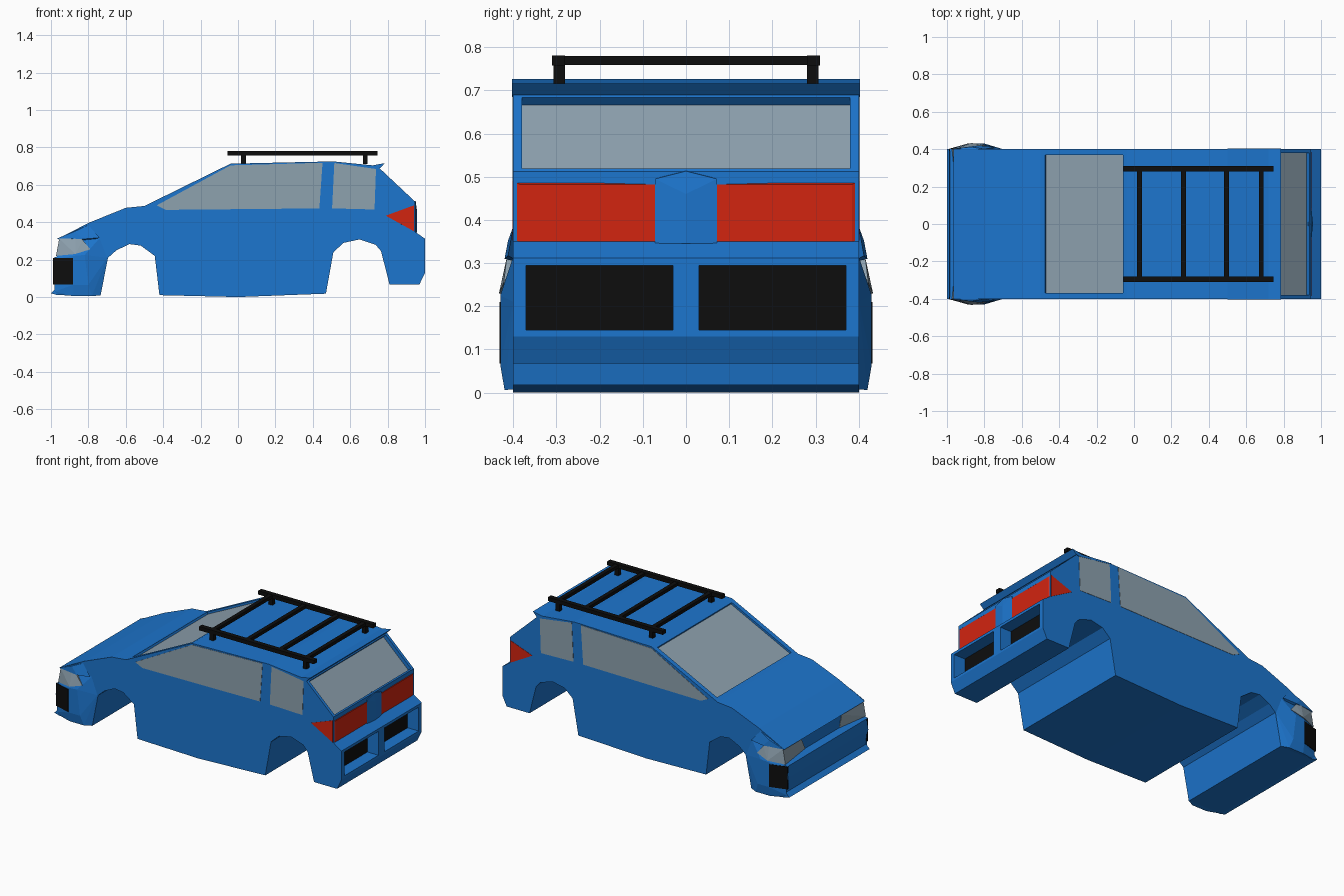
import bpy, bmesh
from mathutils import Vector

if "Cube" in bpy.data.objects:
    bpy.data.objects.remove(bpy.data.objects["Cube"])


def material(name, rgb):
    m = bpy.data.materials.new(name)
    m.diffuse_color = (*rgb, 1)
    m.use_nodes = True
    m.node_tree.nodes["Principled BSDF"].inputs["Base Color"].default_value = m.diffuse_color
    return m


BLUE = material("blue_paint", (0.012, 0.18, 0.62))
GLASS = material("grey_glass", (0.27, 0.36, 0.43))
BLACK = material("black_plastic", (0.004, 0.004, 0.004))
RED = material("red_lens", (0.65, 0.018, 0.005))


def finish(name, bm, mat):
    bmesh.ops.recalc_face_normals(bm, faces=bm.faces)
    me = bpy.data.meshes.new(name)
    bm.to_mesh(me)
    bm.free()
    ob = bpy.data.objects.new(name, me)
    bpy.context.collection.objects.link(ob)
    if mat:
        me.materials.append(mat)
    return ob


def prism(name, profile, y0, y1, mat=None):
    """Side profile (x, z) extruded across y."""
    bm = bmesh.new()
    face = bm.faces.new([bm.verts.new((x, y0, z)) for x, z in profile])
    new = bmesh.ops.extrude_face_region(bm, geom=[face])["geom"]
    verts = [v for v in new if isinstance(v, bmesh.types.BMVert)]
    bmesh.ops.translate(bm, verts=verts, vec=(0, y1 - y0, 0))
    return finish(name, bm, mat)


def box(name, x0, x1, y0, y1, z0, z1, mat=None):
    return prism(name, [(x0, z0), (x1, z0), (x1, z1), (x0, z1)], y0, y1, mat)


def hull(name, pts, mat, side=1):
    bm = bmesh.new()
    vs = [bm.verts.new((x, y * side, z)) for x, y, z in pts]
    res = bmesh.ops.convex_hull(bm, input=vs)
    junk = {g for g in res["geom_interior"] + res["geom_unused"] if isinstance(g, bmesh.types.BMVert)}
    bmesh.ops.delete(bm, geom=list(junk), context='VERTS')
    bmesh.ops.dissolve_limit(bm, angle_limit=0.02, verts=bm.verts, edges=bm.edges)
    return finish(name, bm, mat)


def slab(a, b, lo, hi):
    """Slanted strip from a to b, offset along its upward normal."""
    a, b = Vector(a), Vector(b)
    d = (b - a).normalized()
    n = Vector((-d.y, d.x))
    return [a + n * lo, b + n * lo, b + n * hi, a + n * hi]


# Main body shell with both wheel arches
body = prism("body", [
    (-1, .02), (-.975, .045), (-.99, .14), (-.985, .21), (-.945, .225), (-.935, .295), (-.965, .312),
    (-.79, .40), (-.6, .477), (-.5, .487), (-.04, .713), (.5, .725), (.75, .695), (.945, .512),
    (.945, .35), (1, .312), (1, .13), (.97, .067), (.81, .067), (.765, .245), (.735, .28),
    (.65, .308), (.565, .29), (.51, .24), (.47, .018), (0, 0), (-.42, .01), (-.445, .22),
    (-.52, .275), (-.58, .283), (-.65, .25), (-.695, .21), (-.735, .008), (-.965, .01)], -.4, .4, BLUE)

# Recesses for both end windows and the rear bumper pockets
front_edge = ((-.475, .4993), (-.06, .7032))
rear_edge = ((.763, .6828), (.938, .5186))
cutters = [prism("cut_windshield", slab(*front_edge, -.015, .08), -.37, .37),
           prism("cut_rear_window", slab(*rear_edge, -.025, .08), -.38, .38)]
for s in (-1, 1):
    y0, y1 = sorted((.03 * s, .37 * s))
    cutters.append(box("cut_pocket", .92, 1.1, y0, y1, .145, .295))
for c in cutters:
    c.hide_render = True
    mod = body.modifiers.new("cut", 'BOOLEAN')
    mod.operation = 'DIFFERENCE'
    mod.solver = 'EXACT'
    mod.object = c
deps = bpy.context.evaluated_depsgraph_get()
mesh = bpy.data.meshes.new_from_object(body.evaluated_get(deps))
body.modifiers.clear()
body.data = mesh
mesh.materials.clear()
mesh.materials.append(BLUE)
for c in cutters:
    bpy.data.objects.remove(c)

# End windows
prism("windshield", slab(*front_edge, -.022, -.013), -.37, .37, GLASS)
prism("rear_window", slab(*rear_edge, -.032, -.023), -.38, .38, GLASS)

# Roof spoiler and centre panel of the tailgate
prism("spoiler", [(.5, .726), (.72, .704), (.785, .716), (.76, .69), (.735, .685), (.52, .716)], -.403, .403, BLUE)
hull("tailgate_panel", [(x, y, z) for x in (.93, .95) for y, z in
                        ((-.072, .345), (.072, .345), (.072, .495), (-.072, .495))]
     + [(.93, 0, .515), (.95, 0, .513), (.957, 0, .345), (.957, 0, .46)], BLUE)

for s in (-1, 1):
    tag = "left" if s < 0 else "right"

    # Side windows
    for part, prof in (
            ("front", [(-.435, .49), (-.385, .466), (.435, .474), (.452, .718), (-.04, .704)]),
            ("rear", [(.503, .474), (.73, .468), (.738, .69), (.515, .717)])):
        prism(f"{part}_side_window_{tag}", prof, .39 * s, .402 * s, GLASS)

    # Flared front fender
    hull("front_fender_" + tag, [
        (-.985, .4, .2), (-.98, .4, .03), (-.96, .4, .012), (-.735, .4, .008), (-.7, .4, .21),
        (-.74, .4, .315), (-.84, .4, .315), (-.965, .4, .22), (-.88, .43, .22), (-.82, .43, .225),
        (-.88, .43, .065), (-.8, .43, .065), (-.88, .42, .006), (-.78, .42, .006),
        (-.75, .38, .01), (-.96, .38, .012), (-.75, .38, .31), (-.96, .38, .2)], BLUE, s)

    # Black corner vent
    hull("corner_vent_" + tag, [(x, y + d, z) for x, y in ((-.988, .402), (-.882, .432))
                                for d in (0, -.012) for z in (.068, .21)], BLACK, s)

    # Wrap-around headlight and its brow
    hull("headlight_" + tag, [
        (-.95, .17, .228), (-.945, .2, .298), (-.973, .4, .22), (-.956, .4, .312),
        (-.87, .408, .345), (-.83, .416, .305), (-.79, .422, .255), (-.87, .433, .23),
        (-.85, .3, .24), (-.85, .3, .30)], GLASS, s)
    hull("headlight_brow_" + tag, [
        (-.965, .403, .314), (-.87, .412, .352), (-.83, .42, .31), (-.74, .412, .317),
        (-.8, .4, .385), (-.8, .38, .3)], BLUE, s)

    # Tail light wrapping the rear corner
    hull("tail_light_" + tag, [
        (.79, .402, .435), (.94, .402, .49), (.94, .402, .352), (.948, .384, .482), (.948, .384, .35),
        (.948, .072, .482), (.948, .072, .35), (.93, .072, .48), (.93, .072, .352), (.8, .39, .435)], RED, s)

    # Black back of the bumper pocket
    box("bumper_pocket_" + tag, .91, .923, .03 * s, .37 * s, .145, .295, BLACK)

    # Roof rack rail and posts
    box("rack_rail_" + tag, -.055, .745, .28 * s, .31 * s, .757, .781, BLACK)
    for x in (.03, .68):
        box("rack_post_" + tag, x - .013, x + .013, .28 * s, .307 * s, .71, .76, BLACK)

# Roof rack cross bars
for x in (.03, .265, .495, .68):
    box("rack_cross_bar", x - .013, x + .013, -.285, .285, .759, .779, BLACK)
